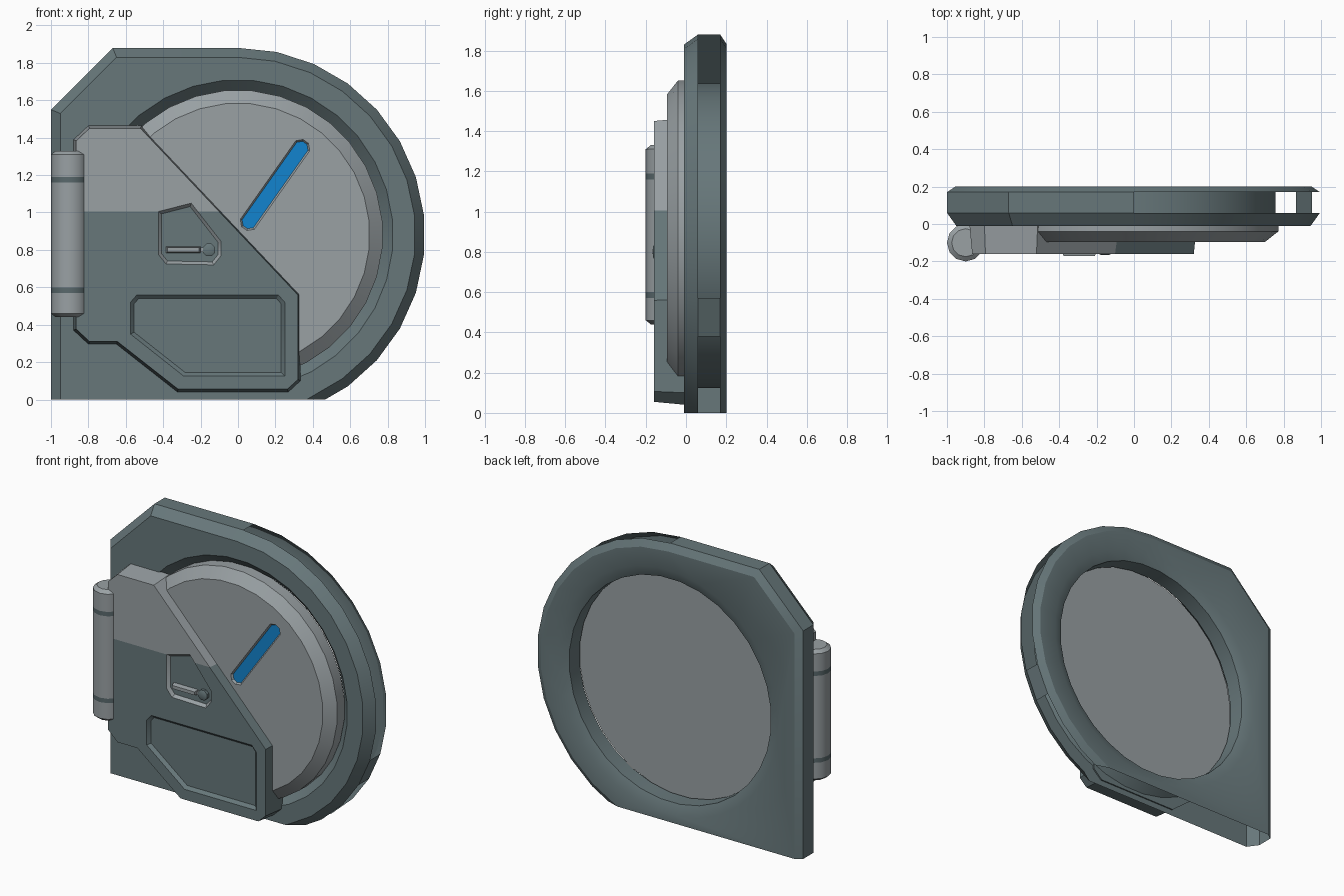
import bpy, bmesh, math
from mathutils import Vector

if "Cube" in bpy.data.objects:
    bpy.data.objects.remove(bpy.data.objects["Cube"])


def material(name, rgb):
    m = bpy.data.materials.new(name)
    m.diffuse_color = (*rgb, 1)
    m.use_nodes = True
    m.node_tree.nodes["Principled BSDF"].inputs["Base Color"].default_value = m.diffuse_color
    return m


SLATE, GREY, BLUE, STRIPE = range(4)
PALETTE = [material("slate", (0.135, 0.185, 0.195)),
           material("light grey", (0.32, 0.355, 0.37)),
           material("blue", (0.006, 0.23, 0.62)),
           material("stripe slate", (0.10, 0.14, 0.15))]


def inset(poly, d):
    """Offset a polygon inwards; d is one distance or one per edge."""
    n = len(poly)
    ds = d if isinstance(d, list) else [d] * n
    area = sum(poly[i - 1][0] * poly[i][1] - poly[i][0] * poly[i - 1][1] for i in range(n))
    s = 1 if area > 0 else -1
    lines = []
    for i in range(n):
        (x0, z0), (x1, z1) = poly[i], poly[(i + 1) % n]
        l = math.hypot(x1 - x0, z1 - z0)
        a, b = -s * (z1 - z0) / l, s * (x1 - x0) / l
        lines.append((a, b, a * x0 + b * z0 + ds[i]))
    out = []
    for i in range(n):
        (a, b, c), (e, f, g) = lines[i - 1], lines[i]
        det = a * f - b * e
        out.append(((c * f - b * g) / det, (a * g - c * e) / det))
    return out


def circle(r, n, cx=0.0, cz=0.0):
    return [(cx + r * math.sin(2 * math.pi * (i + .5) / n),
             cz + r * math.cos(2 * math.pi * (i + .5) / n)) for i in range(n)]


def finish(name, bm, rule):
    bmesh.ops.recalc_face_normals(bm, faces=bm.faces)
    bm.normal_update()
    for f in bm.faces:
        f.material_index = rule(f)
    me = bpy.data.meshes.new(name)
    bm.to_mesh(me)
    bm.free()
    for m in PALETTE:
        me.materials.append(m)
    ob = bpy.data.objects.new(name, me)
    bpy.context.collection.objects.link(ob)
    return ob


def add_loops(bm, loops):
    return [[bm.verts.new(p) for p in lp] for lp in loops]


def bridge(bm, a, b, skip=()):
    n = len(a)
    for i in range(n):
        if i not in skip:
            bm.faces.new((a[i], a[(i + 1) % n], b[(i + 1) % n], b[i]))


def loft(name, levels, rule, split_z=None):
    """Closed solid through (y, polygon) levels."""
    bm = bmesh.new()
    lv = add_loops(bm, [[(x, y, z) for x, z in p] for y, p in levels])
    for a, b in zip(lv, lv[1:]):
        bridge(bm, a, b)
    bm.faces.new(lv[0])
    bm.faces.new(lv[-1])
    if split_z is not None:
        bmesh.ops.bisect_plane(bm, geom=bm.verts[:] + bm.edges[:] + bm.faces[:],
                               plane_co=(0, 0, split_z), plane_no=(0, 0, 1))
    return finish(name, bm, rule)


def recess(target, poly, y, depth, slope, wall, floor):
    """Cut a sloped pocket into the front face at y."""
    cutter = loft("recess_cutter", [(y - depth, inset(poly, -slope)), (y + depth, inset(poly, slope))],
                  lambda f: floor if abs(f.normal.y) > 0.95 else wall)
    cutter.hide_render = True
    mod = target.modifiers.new("recess", 'BOOLEAN')
    mod.operation, mod.solver, mod.object = 'DIFFERENCE', 'EXACT', cutter
    dg = bpy.context.evaluated_depsgraph_get()
    me = bpy.data.meshes.new_from_object(target.evaluated_get(dg))
    target.modifiers.clear()
    target.data = me
    bpy.data.objects.remove(cutter)


# Frame: rounded outline, chamfered rim with open gaps, round hole
CZ = 0.88
outline = [(-1, 0), (-1, 1.55), (-0.67, 1.88)]
outline += [(math.sin(math.radians(12 * i)), CZ + math.cos(math.radians(12 * i))) for i in range(13)]
outline.append((0.466, 0))
n = len(outline)
bottom = n - 1


def rim_inset(d):
    return inset(outline, [d] * (n - 1) + [0.0])


bm = bmesh.new()
rim = add_loops(bm, [[(x, y, z) for x, z in rim_inset(d)]
                     for y, d in ((-0.01, 0.05), (0.06, 0.0), (0.17, 0.0), (0.2, 0.045))])
hole = add_loops(bm, [[(x, y, z) for x, z in circle(r, 32, 0, CZ)]
                      for y, r in ((-0.01, 0.83), (0.06, 0.76), (0.17, 0.76), (0.2, 0.83))])
open_rim = set(range(3, n)) - {12}
for k in range(3):
    bridge(bm, rim[k], rim[k + 1], open_rim if k == 1 else {bottom})
    bridge(bm, hole[k], hole[k + 1])
for k in (0, 3):
    edges = []
    for lp in (rim[k], hole[k]):
        for i in range(len(lp)):
            pair = (lp[i - 1], lp[i])
            edges.append(bm.edges.get(pair) or bm.edges.new(pair))
    bmesh.ops.triangle_fill(bm, edges=edges, use_beauty=True, normal=Vector((0, -1, 0)))
finish("frame", bm, lambda f: SLATE)

# Round door with bevelled edge and a blue slot
door = loft("door", [(0.04, circle(0.775, 32, 0, CZ)), (-0.04, circle(0.775, 32, 0, CZ)),
                     (-0.095, circle(0.705, 32, 0, CZ))], lambda f: GREY)
L, W, C = 0.285, 0.046, 0.028
ang = math.radians(54.8)
slot = [(L, W - C), (L - C, W), (C - L, W), (-L, W - C),
        (-L, C - W), (C - L, -W), (L - C, -W), (L, C - W)]
slot = [(0.198 + u * math.cos(ang) - v * math.sin(ang),
         1.147 + u * math.sin(ang) + v * math.cos(ang)) for u, v in slot]
recess(door, slot, -0.095, 0.012, 0.009, GREY, BLUE)

# Hinge arm, light above and slate below
arm_shape = [(-0.88, 0.37), (-0.8, 0.295), (-0.65, 0.295), (-0.325, 0.04), (0.27, 0.04),
             (0.335, 0.1), (0.335, 0.565), (-0.515, 1.465), (-0.8, 1.465), (-0.88, 1.39)]
arm = loft("hinge_arm", [(0.0, arm_shape), (-0.16, inset(arm_shape, 0.015))],
           lambda f: GREY if f.calc_center_median().z > 1.005 else SLATE, split_z=1.005)

# Recessed lower panel and lock pocket
panel = [(-0.54, 0.56), (0.215, 0.56), (0.25, 0.52), (0.25, 0.125),
         (-0.29, 0.125), (-0.575, 0.35), (-0.575, 0.52)]
recess(arm, panel, -0.16, 0.02, 0.02, SLATE, SLATE)
lock = [(-0.425, 1.005), (-0.25, 1.05), (-0.09, 0.845), (-0.09, 0.77),
        (-0.13, 0.72), (-0.385, 0.725), (-0.425, 0.775)]
recess(arm, lock, -0.16, 0.02, 0.016, GREY, SLATE)

# Lock handle and knob
bar = [(-0.385, 0.782), (-0.385, 0.82), (-0.2, 0.82), (-0.2, 0.782)]
loft("lock_handle", [(-0.135, bar), (-0.17, inset(bar, 0.008))], lambda f: GREY)
link = [(-0.2, 0.79), (-0.2, 0.812), (-0.17, 0.812), (-0.17, 0.79)]
loft("handle_link", [(-0.135, link), (-0.155, link)], lambda f: GREY)
loft("lock_knob", [(-0.135, circle(0.036, 8, -0.155, 0.8)), (-0.16, circle(0.036, 8, -0.155, 0.8)),
                   (-0.165, circle(0.026, 8, -0.155, 0.8))], lambda f: SLATE)

# Hinge barrel with two dark stripes
profile = [(0.075, 0.44), (0.1, 0.46), (0.1, 0.57), (0.1, 0.6), (0.1, 1.16),
           (0.1, 1.19), (0.1, 1.31), (0.075, 1.33)]
bm = bmesh.new()
rings = add_loops(bm, [[(-0.9 + r * math.cos(math.tau * i / 12), -0.1 + r * math.sin(math.tau * i / 12), z)
                        for i in range(12)] for r, z in profile])
for a, b in zip(rings, rings[1:]):
    bridge(bm, a, b)
bm.faces.new(rings[0])
bm.faces.new(rings[-1])
finish("hinge_barrel", bm, lambda f: STRIPE if any(
    abs(f.calc_center_median().z - z) < 0.01 for z in (0.585, 1.175)) else GREY)

# Smooth the round parts, keep creases
for ob in bpy.context.collection.objects:
    ob.select_set(True)
    bpy.context.view_layer.objects.active = ob
bpy.ops.object.shade_smooth_by_angle(angle=math.radians(32))
